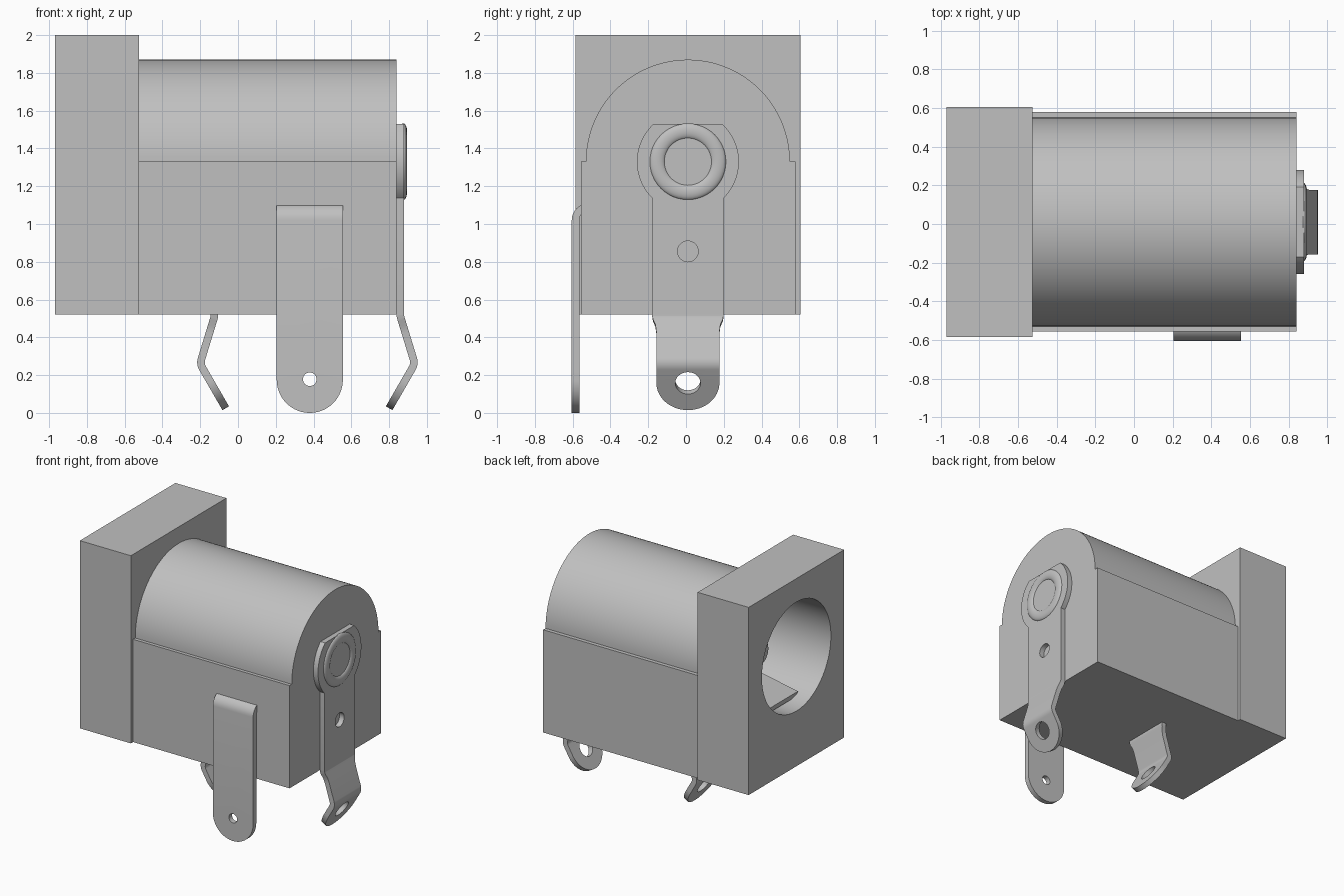
import bpy, bmesh
from math import sin, cos, pi, radians, asin, sqrt
from mathutils import Matrix, Vector

cube = bpy.data.objects.get("Cube")
if cube:
    bpy.data.objects.remove(cube, do_unlink=True)

grey = bpy.data.materials.new("plain grey")
grey.use_nodes = True
grey.diffuse_color = (0.53, 0.53, 0.53, 1)
grey.node_tree.nodes["Principled BSDF"].inputs["Base Color"].default_value = grey.diffuse_color

MID = 0.01      # centre line in y
AXIS = 1.33     # height of the pin axis
FLOOR = 0.52    # underside of the housing
SHEET = 0.04    # contact metal thickness


def shade(obj):
    bpy.ops.object.select_all(action='DESELECT')
    obj.select_set(True)
    bpy.context.view_layer.objects.active = obj
    bpy.ops.object.shade_smooth_by_angle(angle=radians(30))


def finish(name, bm):
    bmesh.ops.recalc_face_normals(bm, faces=bm.faces)
    mesh = bpy.data.meshes.new(name)
    bm.to_mesh(mesh)
    bm.free()
    obj = bpy.data.objects.new(name, mesh)
    bpy.context.collection.objects.link(obj)
    mesh.materials.append(grey)
    shade(obj)
    return obj


def arc(cx, cy, r, a0, a1, n=24):
    return [(cx + r * cos(a0 + (a1 - a0) * i / n), cy + r * sin(a0 + (a1 - a0) * i / n))
            for i in range(n + 1)]


def prism(name, profile, x0, x1):
    """Extrude a (y, z) profile along x."""
    bm = bmesh.new()
    face = bm.faces.new([bm.verts.new((x0, y, z)) for y, z in profile])
    out = bmesh.ops.extrude_face_region(bm, geom=[face])["geom"]
    bmesh.ops.translate(bm, vec=(x1 - x0, 0, 0),
                        verts=[v for v in out if isinstance(v, bmesh.types.BMVert)])
    return finish(name, bm)


def lathe(name, profile):
    """Spin an (x, radius) profile around the pin axis."""
    bm = bmesh.new()
    verts = [bm.verts.new((x, MID, AXIS + r)) for x, r in profile]
    edges = [bm.edges.new(pair) for pair in zip(verts, verts[1:])]
    bmesh.ops.spin(bm, geom=verts + edges, cent=(0, MID, AXIS), axis=(1, 0, 0),
                   angle=2 * pi, steps=48)
    bmesh.ops.remove_doubles(bm, verts=bm.verts, dist=0.0005)
    return finish(name, bm)


def bend(bm, start, angle, radius, steps=8):
    """Roll everything beyond y = start about the x direction; positive goes to +z."""
    side = 1 if angle > 0 else -1
    angle = abs(angle)
    length = radius * angle
    for i in range(steps + 1):
        bmesh.ops.bisect_plane(bm, geom=bm.verts[:] + bm.edges[:] + bm.faces[:],
                               plane_co=(0, start + length * i / steps, 0), plane_no=(0, 1, 0))
    for v in bm.verts:
        if v.co.y > start:
            t = min(v.co.y - start, length)
            rest = v.co.y - start - t
            a = angle * t / length
            arm = radius - v.co.z * side
            v.co.y = start + arm * sin(a) + rest * cos(a)
            v.co.z = side * (radius - arm * cos(a) + rest * sin(a))


def sheet(name, half, holes, bends, matrix):
    """Symmetric sheet metal part: half outline, round holes (s, r), bends from the far end."""
    outline = half + [(-u, s) for u, s in reversed(half) if u > 0.001]
    curve = bpy.data.curves.new(name, 'CURVE')
    curve.dimensions = '2D'
    curve.fill_mode = 'BOTH'
    curve.extrude = SHEET / 2
    for loop in [outline] + [arc(0, s, r, 0, 2 * pi, 32)[:-1] for s, r in holes]:
        spline = curve.splines.new('POLY')
        spline.points.add(len(loop) - 1)
        for p, (u, s) in zip(spline.points, loop):
            p.co = (u, s, 0, 1)
        spline.use_cyclic_u = True
    temp = bpy.data.objects.new(name + " outline", curve)
    bpy.context.collection.objects.link(temp)
    bpy.context.view_layer.update()
    evaluated = temp.evaluated_get(bpy.context.evaluated_depsgraph_get())
    bm = bmesh.new()
    bm.from_mesh(evaluated.to_mesh())
    evaluated.to_mesh_clear()
    bpy.data.objects.remove(temp, do_unlink=True)
    bmesh.ops.remove_doubles(bm, verts=bm.verts, dist=0.0002)
    for start, angle, radius in bends:
        bend(bm, start, angle, radius)
    bm.transform(matrix)
    return finish(name, bm)


def axes(u, s, w, origin):
    m = Matrix((u, s, w)).transposed().to_4x4()
    m.translation = Vector(origin)
    return m


# Housing: arched body and square front flange, both pierced by the socket
arch = arc(MID, AXIS, 0.54, 0, pi, 64)
body = prism("housing_body", [(-0.557, FLOOR), (0.58, FLOOR), (0.58, AXIS)] + arch
             + [(-0.557, AXIS)], -0.525, 0.84)
flange = prism("housing_flange", [(-0.585, FLOOR), (0.605, FLOOR), (0.605, 2), (-0.585, 2)],
               -0.97, -0.525)
cutter = prism("socket_cutter", arc(MID, 1.385, 0.43, 0, 2 * pi, 64)[:-1], -1.1, 0.6)
cutter.hide_render = True
for part in (body, flange):
    mod = part.modifiers.new("socket", 'BOOLEAN')
    mod.operation = 'DIFFERENCE'
    mod.solver = 'EXACT'
    mod.object = cutter
    bpy.context.view_layer.objects.active = part
    bpy.ops.object.modifier_apply(modifier=mod.name)
    shade(part)
bpy.data.objects.remove(cutter, do_unlink=True)

# Centre pin with rounded tip, and its riveted end
tip = [(-0.61 - 0.06 * sin(a), 0.06 + 0.06 * cos(a)) for a in [pi / 2 * i / 8 for i in range(9)]]
lathe("centre_pin", [(0.86, 0.12)] + tip + [(-0.67, 0)])
lathe("rivet_ring", [(0.875 + 0.02 * sin(a), 0.162 + 0.041 * cos(a))
                     for a in [2 * pi * i / 20 for i in range(21)]])
lathe("rivet_centre", [(0.86, 0.125), (0.883, 0.125), (0.883, 0)])

# Solder legs: shared kinked lower end, measured down from the housing floor
leg = [(0.19, 0), (0.185, 0.03), (0.172, 0.06), (0.167, 0.1)] + arc(0, 0.373, 0.167, 0, pi / 2)
kink = [(0.245, radians(-47), 0.06), (0.005, radians(17), 0.04)]
r = 0.27
head = arc(0, FLOOR - AXIS, r, -asin(0.2 / r), asin(sqrt(r * r - 0.19 ** 2) / r))
sheet("pin_contact", head + leg, [(-0.335, 0.055), (0.375, 0.067)], kink,
      axes((0, 1, 0), (0, 0, -1), (1, 0, 0), (0.86, MID, FLOOR)))
sheet("spring_leg", [(0.19, -0.1)] + leg, [(0.375, 0.067)], kink,
      axes((0, 1, 0), (0, 0, -1), (-1, 0, 0), (-0.125, MID, FLOOR)))

# Side tab: round foot, upper end folded into the housing
sheet("side_tab", arc(0, 0.175, 0.175, -pi / 2, 0) + [(0.175, 1.19)], [(0.178, 0.036)],
      [(1.02, radians(-90), 0.07)],
      axes((1, 0, 0), (0, 0, 1), (0, -1, 0), (0.38, -0.585, 0)))

# Spring strip lying inside the socket
sheet("socket_spring", [(0.185, 0), (0.185, 0.75)], [], [(0.5, radians(-35), 0.1)],
      axes((0, 1, 0), (0.98, 0, 0.19), (-0.19, 0, 0.98), (-0.85, MID, 0.99)))
